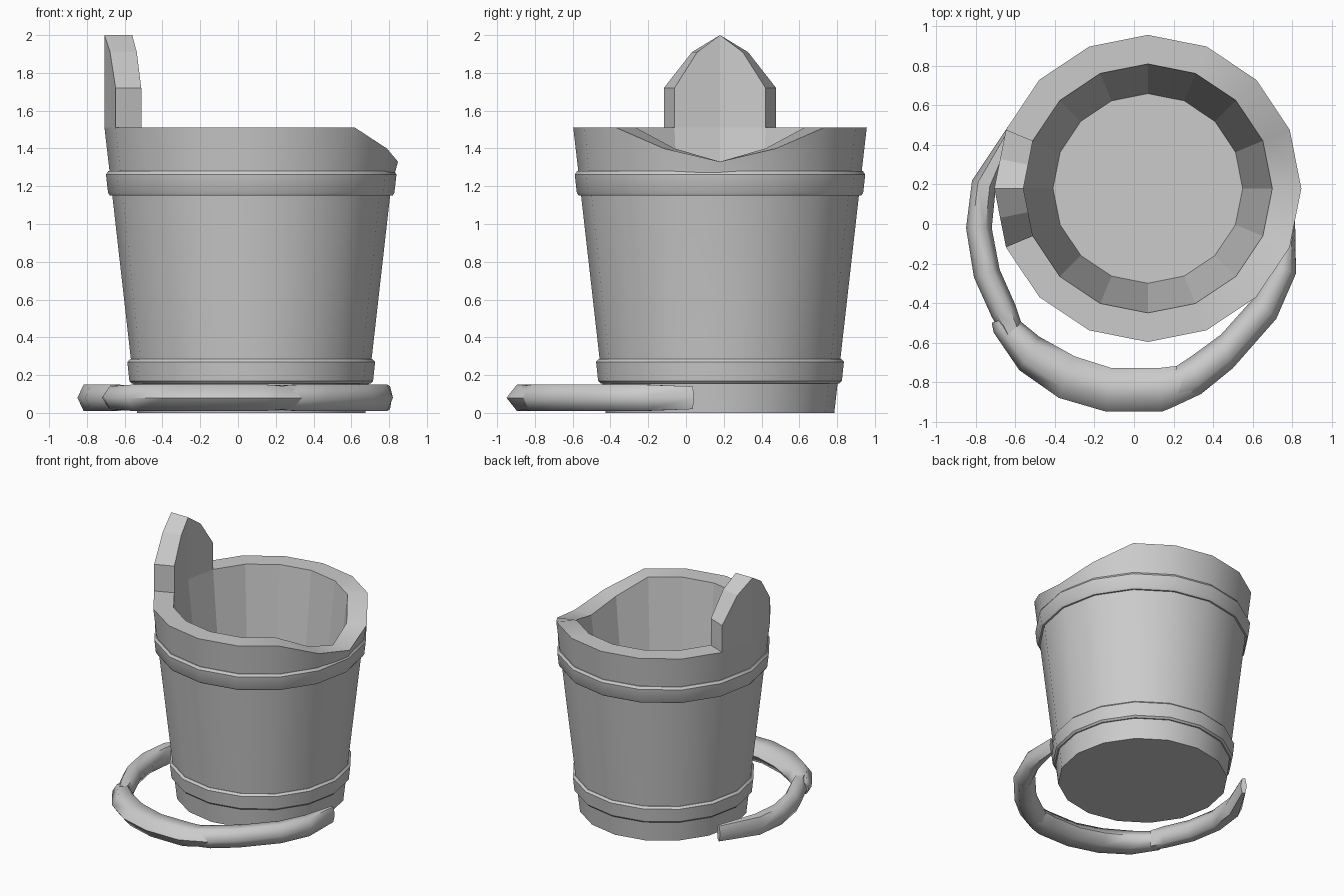
import bpy, bmesh, math
from mathutils import Vector

if "Cube" in bpy.data.objects:
    bpy.data.objects.remove(bpy.data.objects["Cube"])

CX, CY, N = 0.07, 0.18, 16
ANG = [2 * math.pi * i / N for i in range(N)]


def polar(r, a, z):
    return Vector((CX + r * math.cos(a), CY + r * math.sin(a), z))


def finish(name, bm, angle=None, flat=None):
    """Turn a bmesh into an object; smooth below the angle, keep chosen faces flat."""
    bmesh.ops.recalc_face_normals(bm, faces=bm.faces[:])
    me = bpy.data.meshes.new(name)
    bm.to_mesh(me)
    bm.free()
    ob = bpy.data.objects.new(name, me)
    bpy.context.collection.objects.link(ob)
    if angle:
        bpy.ops.object.select_all(action='DESELECT')
        ob.select_set(True)
        bpy.context.view_layer.objects.active = ob
        bpy.ops.object.shade_smooth_by_angle(angle=math.radians(angle))
        for p in me.polygons:
            if flat and flat(p):
                p.use_smooth = False
    return ob


def loft(bm, rings, closed=False, caps=True):
    """Bridge successive closed rings of points with quads."""
    vs = [[bm.verts.new(p) for p in ring] for ring in rings]
    pairs = list(zip(vs, vs[1:])) + ([(vs[-1], vs[0])] if closed else [])
    for a, b in pairs:
        n = len(a)
        for i in range(n):
            j = (i + 1) % n
            bm.faces.new((a[i], a[j], b[j], b[i]))
    if caps and not closed:
        bm.faces.new(vs[0])
        bm.faces.new(vs[-1])


# Bucket body: outer wall, rim dipping into a spout at +x, inner wall, floor
def rim_z(i):
    return {0: 1.33, 1: 1.40, N - 1: 1.40}.get(i, 1.51)


def ring(r, z):
    return [polar(r, a, z(i) if callable(z) else z) for i, a in enumerate(ANG)]


def is_inner(p):
    # inside faces point towards the axis
    c = p.center
    return p.normal.x * (c.x - CX) + p.normal.y * (c.y - CY) < -0.01


bm = bmesh.new()
loft(bm, [ring(0.605, 0.0), ring(0.741, 1.2), ring(0.777, rim_z),
          ring(0.63, rim_z), ring(0.48, 0.2)])
finish("bucket_body", bm, 30, is_inner)

# Two hoops round the body
for name, prof in {
    "lower_hoop": [(0.60, 0.155), (0.632, 0.155), (0.645, 0.168),
                   (0.656, 0.27), (0.641, 0.285), (0.60, 0.285)],
    "upper_hoop": [(0.70, 1.15), (0.748, 1.15), (0.758, 1.165),
                   (0.769, 1.262), (0.757, 1.28), (0.70, 1.28)],
}.items():
    bm = bmesh.new()
    loft(bm, [ring(r, z) for r, z in prof], closed=True)
    finish(name, bm, 30)

# Pointed lug rising from the rim at -x
bm = bmesh.new()
step = math.pi / 8


def lug_outline(r):
    a, c, b = (polar(r, math.pi + k * step, 0) for k in (-1, 0, 1))
    pts = [(a, 1.51), (a, 1.72), ((a + c) / 2, 1.91), (c, 2.0),
           ((b + c) / 2, 1.91), (b, 1.72), (b, 1.51), (c, 1.51)]
    return [bm.verts.new((p.x, p.y, z)) for p, z in pts]


out, inn = lug_outline(0.777), lug_outline(0.63)
for s in (out, inn):
    bm.faces.new((s[0], s[1], s[2], s[3], s[7]))
    bm.faces.new((s[7], s[3], s[4], s[5], s[6]))
for i in range(6):
    bm.faces.new((out[i], out[i + 1], inn[i + 1], inn[i]))
finish("rim_lug", bm)


# Carrying handle lying on the ground, as outer/inner edge pairs along the arc
def handle_section(ox, oy, ix, iy, h):
    o, i = Vector((ox, oy, 0)), Vector((ix, iy, 0))
    pts = [(0, 0), (0.25, 1), (0.75, 1), (1, 0), (0.75, -1), (0.25, -1)]
    return [o.lerp(i, t) + Vector((0, 0, 0.08 + s * h)) for t, s in pts]


def handle_part(name, sections):
    bm = bmesh.new()
    loft(bm, [handle_section(*s) for s in sections])
    finish(name, bm, 65)


handle_part("handle_left_arm", [
    (-0.64, 0.49, -0.60, 0.47, 0.06), (-0.82, 0.22, -0.70, 0.18, 0.07),
    (-0.85, -0.02, -0.72, -0.02, 0.07), (-0.81, -0.27, -0.68, -0.23, 0.07),
    (-0.72, -0.47, -0.60, -0.41, 0.07), (-0.66, -0.58, -0.57, -0.50, 0.065)])
handle_part("handle_grip", [
    (-0.72, -0.50, -0.60, -0.46, 0.045), (-0.71, -0.55, -0.59, -0.48, 0.06),
    (-0.58, -0.74, -0.48, -0.57, 0.07), (-0.38, -0.88, -0.30, -0.67, 0.07),
    (-0.14, -0.95, -0.11, -0.73, 0.07), (0.14, -0.95, 0.12, -0.73, 0.07),
    (0.19, -0.93, 0.28, -0.71, 0.065), (0.34, -0.86, 0.30, -0.72, 0.045)])
handle_part("handle_right_arm", [
    (0.18, -0.92, 0.12, -0.78, 0.06), (0.34, -0.86, 0.29, -0.67, 0.07),
    (0.50, -0.73, 0.44, -0.56, 0.07), (0.72, -0.48, 0.61, -0.37, 0.07),
    (0.82, -0.25, 0.70, -0.20, 0.07), (0.815, 0.04, 0.775, 0.03, 0.06)])
